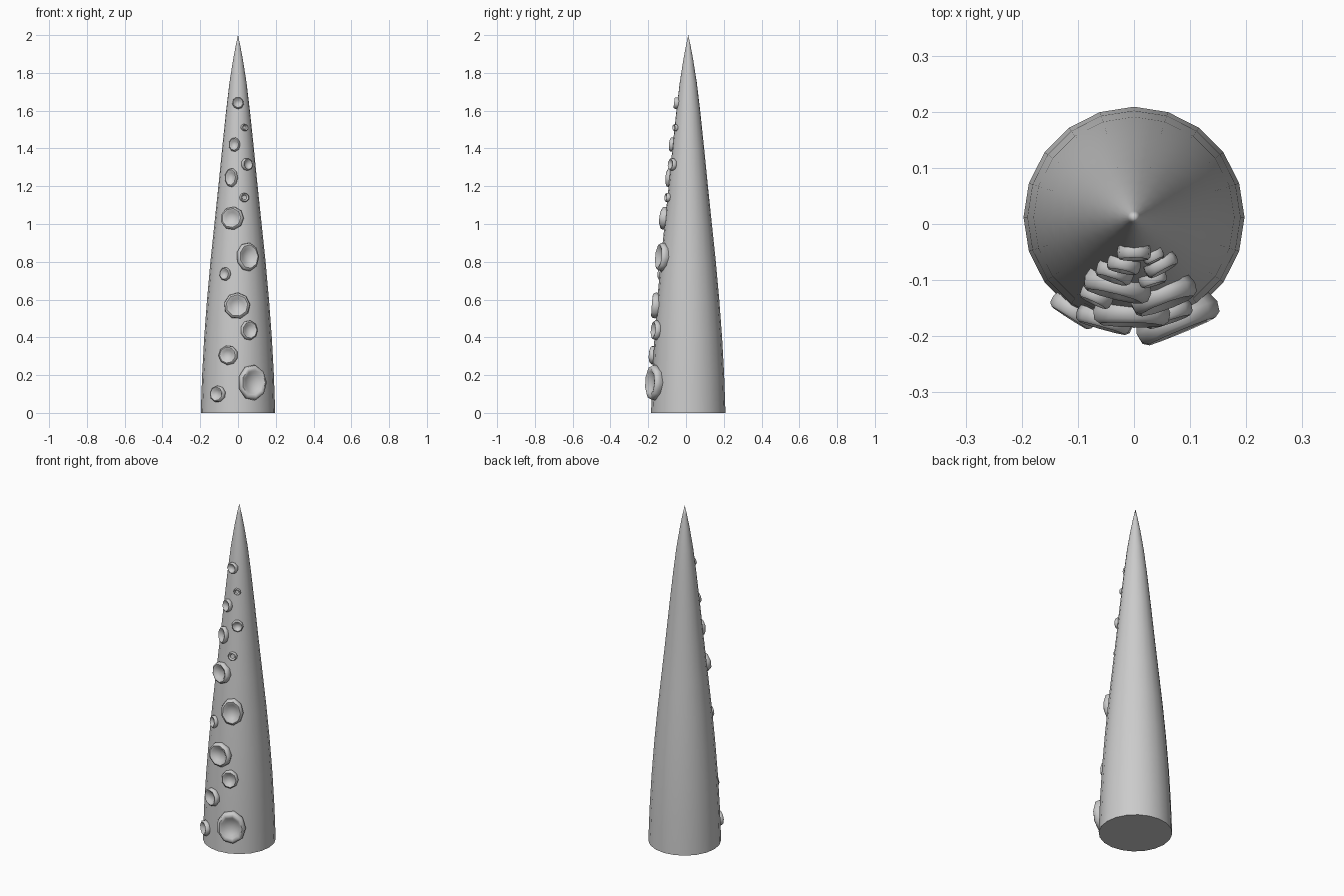
import bpy, bmesh, math
from mathutils import Matrix, Vector

if "Cube" in bpy.data.objects:
    bpy.data.objects.remove(bpy.data.objects["Cube"])

CY = 0.012  # tentacle axis sits slightly behind the origin
PROFILE = [(0, .197), (.2, .190), (.4, .179), (.6, .164), (.8, .146), (1.0, .125),
           (1.2, .104), (1.4, .084), (1.6, .063), (1.75, .045), (1.87, .026),
           (1.95, .011)]


def radius(z):
    for (z0, r0), (z1, r1) in zip(PROFILE, PROFILE[1:]):
        if z <= z1:
            return r0 + (r1 - r0) * (z - z0) / (z1 - z0)
    return 0.01


def lathe(name, rings, sides, matrix, tip=None, floor=None, angle=40):
    """Spin (height, rx, ry) rings round local z, closing the ends."""
    bm = bmesh.new()
    loops = []
    for h, rx, ry in rings:
        loops.append([bm.verts.new((rx * math.cos(2 * math.pi * i / sides),
                                    ry * math.sin(2 * math.pi * i / sides), h))
                      for i in range(sides)])
    for a, b in zip(loops, loops[1:]):
        for i in range(sides):
            j = (i + 1) % sides
            bm.faces.new((a[i], a[j], b[j], b[i]))
    bm.faces.new(loops[0][::-1])
    top = bm.verts.new((0, 0, tip))
    for i in range(sides):
        bm.faces.new((loops[-1][i], loops[-1][(i + 1) % sides], top))
    bmesh.ops.recalc_face_normals(bm, faces=bm.faces)
    mesh = bpy.data.meshes.new(name)
    bm.to_mesh(mesh)
    bm.free()
    ob = bpy.data.objects.new(name, mesh)
    bpy.context.collection.objects.link(ob)
    ob.matrix_world = matrix
    bpy.ops.object.select_all(action='DESELECT')
    ob.select_set(True)
    bpy.context.view_layer.objects.active = ob
    bpy.ops.object.shade_smooth_by_angle(angle=math.radians(angle))
    return ob


# Tapering tentacle body
lathe("tentacle_body", [(z, r, r) for z, r in PROFILE], 20,
      Matrix.Translation((0, CY, 0)), tip=2.0)

# Suckers on the front: x, z, half width, half height
SUCKERS = [(0, 1.64, .031, .032), (.037, 1.51, .018, .021), (-.02, 1.42, .031, .038),
           (.05, 1.315, .034, .032), (-.037, 1.245, .035, .051), (.035, 1.14, .026, .025),
           (-.032, 1.03, .063, .062), (.053, .825, .062, .077), (-.07, .735, .031, .036),
           (-.005, .567, .070, .070), (.06, .437, .047, .053), (-.053, .305, .053, .052),
           (-.11, .10, .046, .044), (.077, .16, .080, .095)]

for n, (x, z, w, h) in enumerate(SUCKERS, 1):
    r = radius(z)
    a = math.asin(x / (r + .01))
    slope = (radius(z - .05) - radius(z + .05)) / .1
    normal = Vector((math.sin(a), -math.cos(a), slope)).normalized()
    side = Vector((math.cos(a), math.sin(a), 0))
    up = normal.cross(side)
    centre = Vector((r * math.sin(a), CY - r * math.cos(a), z))
    m = Matrix((side, up, normal)).transposed().to_4x4()
    m.translation = centre
    t = .010 + .22 * (w + h) / 2  # height of the rim above the skin
    # raised rim with a dished middle
    rings = [(-t * .7, w * .88, h * .88), (t * .1, w, h), (t * .75, w * .96, h * .96),
             (t, w * .82, h * .82), (t * .85, w * .66, h * .66), (t * .4, w * .5, h * .5)]
    lathe("sucker_%02d" % n, rings, 9, m @ Matrix.Rotation(n * .5, 4, 'Z') if abs(w - h) < .004 else m,
          tip=t * .25, angle=50)
